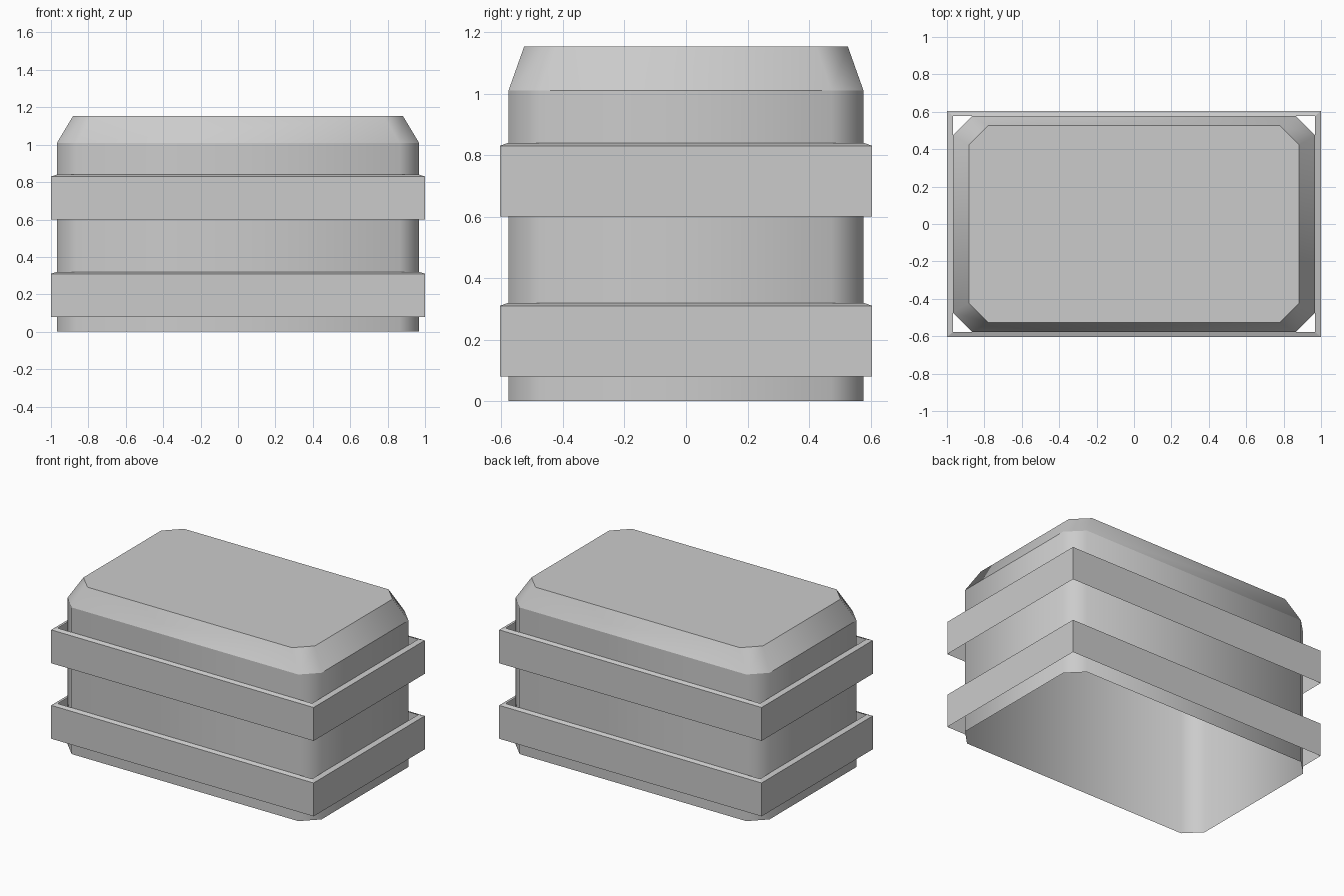
import bpy, bmesh

cube = bpy.data.objects.get("Cube")
if cube:
    bpy.data.objects.remove(cube, do_unlink=True)

grey = bpy.data.materials.new("plain grey")
grey.use_nodes = True
colour = (0.6, 0.6, 0.6, 1)
grey.diffuse_color = colour
grey.node_tree.nodes["Principled BSDF"].inputs["Base Color"].default_value = colour

BODY_X, BODY_Y = 0.968, 0.577


def outline(hx, hy, cut=0):
    """Rectangle, or a rectangle with cut corners, counterclockwise."""
    if not cut:
        return [(hx, -hy), (hx, hy), (-hx, hy), (-hx, -hy)]
    quarter = [(hx, hy - cut), (hx - cut, hy)]
    mirrored = [(-x, y) for x, y in reversed(quarter)]
    half = quarter + mirrored
    return half + [(-x, -y) for x, y in half]


def loft(name, rings, cap=False, smooth=False):
    """Skin a stack of (outline, height) rings, open below."""
    bm = bmesh.new()
    loops = [[bm.verts.new((x, y, z)) for x, y in pts] for pts, z in rings]
    for low, high in zip(loops, loops[1:]):
        n = len(low)
        for i in range(n):
            j = (i + 1) % n
            face = bm.faces.new((low[i], low[j], high[j], high[i]))
            face.smooth = smooth
    if cap:
        bm.faces.new(loops[-1])
    # Level edges stay crisp, upright corners are softened
    for edge in bm.edges:
        a, b = edge.verts
        edge.smooth = smooth and abs(a.co.z - b.co.z) > 0.001
    mesh = bpy.data.meshes.new(name)
    bm.to_mesh(mesh)
    bm.free()
    mesh.materials.append(grey)
    obj = bpy.data.objects.new(name, mesh)
    bpy.context.collection.objects.link(obj)
    return obj


# Hollow body with cut corners and a tapered top
wall = outline(BODY_X, BODY_Y, 0.104)
lid = outline(0.882, 0.526, 0.103)
loft("body", [(wall, 0), (wall, 1.01), (lid, 1.153)], cap=True, smooth=True)

# Two square-cornered bands, each with a sloped lip meeting the body
for name, z in (("lower_band", 0.08), ("upper_band", 0.6)):
    outer = outline(1, 0.605)
    inner = outline(BODY_X + 0.001, BODY_Y + 0.001)
    loft(name, [(outer, z), (outer, z + 0.23), (inner, z + 0.24)])
